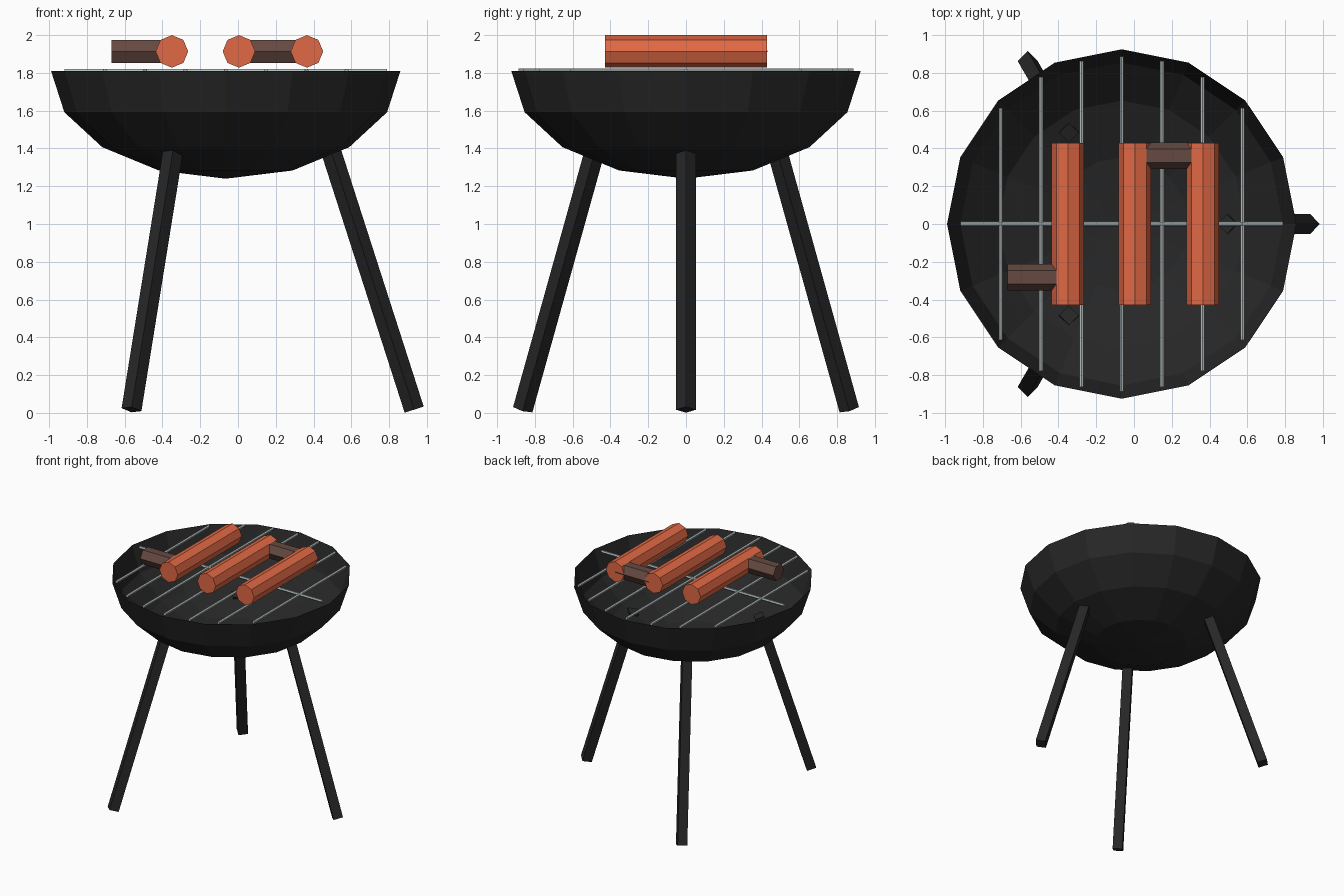
import bpy, bmesh, math
from mathutils import Vector, Matrix

if "Cube" in bpy.data.objects:
    bpy.data.objects.remove(bpy.data.objects["Cube"])

CX = -0.065      # centre of the bowl in x
RIM_Z = 1.81
RIM_R = 0.925


def material(name, rgb):
    m = bpy.data.materials.new(name)
    m.diffuse_color = (*rgb, 1)
    m.use_nodes = True
    m.node_tree.nodes["Principled BSDF"].inputs["Base Color"].default_value = m.diffuse_color
    return m


BLACK = material("black_enamel", (0.02, 0.02, 0.02))
STEEL = material("steel", (0.46, 0.52, 0.52))
ORANGE = material("sausage_skin", (0.75, 0.14, 0.058))
BROWN = material("brown", (0.13, 0.068, 0.053))


def finish(name, bm, mat):
    me = bpy.data.meshes.new(name)
    bm.to_mesh(me)
    bm.free()
    me.materials.append(mat)
    ob = bpy.data.objects.new(name, me)
    bpy.context.collection.objects.link(ob)
    return ob


def rod(name, a, b, radius, sides, mat, spin=0.0):
    """Faceted rod from a to b."""
    a, b = Vector(a), Vector(b)
    d = b - a
    rot = Vector((0, 0, 1)).rotation_difference(d).to_matrix().to_4x4()
    bm = bmesh.new()
    bmesh.ops.create_cone(
        bm, cap_ends=True, segments=sides, radius1=radius, radius2=radius,
        depth=d.length,
        matrix=Matrix.Translation((a + b) / 2) @ rot @ Matrix.Rotation(spin, 4, 'Z'))
    return finish(name, bm, mat)


# Bowl: open lower half of a squashed 16-sided sphere
bm = bmesh.new()
bmesh.ops.create_uvsphere(bm, u_segments=16, v_segments=8, radius=1)
bmesh.ops.delete(bm, geom=[v for v in bm.verts if v.co.z > 0.01], context='VERTS')
bmesh.ops.transform(bm, verts=bm.verts, matrix=Matrix.Translation((CX, 0, RIM_Z))
                    @ Matrix.Diagonal((RIM_R, RIM_R, 0.57, 1)))
finish("bowl", bm, BLACK)

# Three splayed legs whose tops poke through the bowl
for i in range(3):
    t = math.radians(120 * i)
    c, s = math.cos(t), math.sin(t)
    rod(f"leg_{i + 1}", (CX + 0.998 * c, 0.998 * s, 0.017),
        (CX + 0.558 * c, 0.558 * s, 1.385), 0.053, 4, BLACK)

# Grate bars, clipped to a circle, and one cross bar
for i in range(-3, 4):
    x = 0.2135 * i
    h = math.sqrt(0.888 ** 2 - x * x)
    rod(f"grate_bar_{i + 4}", (CX + x, -h, 1.81), (CX + x, h, 1.81), 0.012, 6, STEEL)
rod("grate_cross_bar", (CX - 0.855, 0, 1.81), (CX + 0.855, 0, 1.81), 0.012, 6, STEEL)

# Three eight-sided sausages
for i, x in enumerate((-0.35, 0.005, 0.365)):
    rod(f"sausage_{i + 1}", (x, -0.428, 1.914), (x, 0.428, 1.914), 0.086, 8, ORANGE)

# Two brown stubs set into the sausages
for i, (x, y) in enumerate(((-0.35, -0.282), (0.365, 0.362))):
    rod(f"stub_{i + 1}", (x - 0.32, y, 1.914), (x, y, 1.914), 0.07, 6, BROWN)
